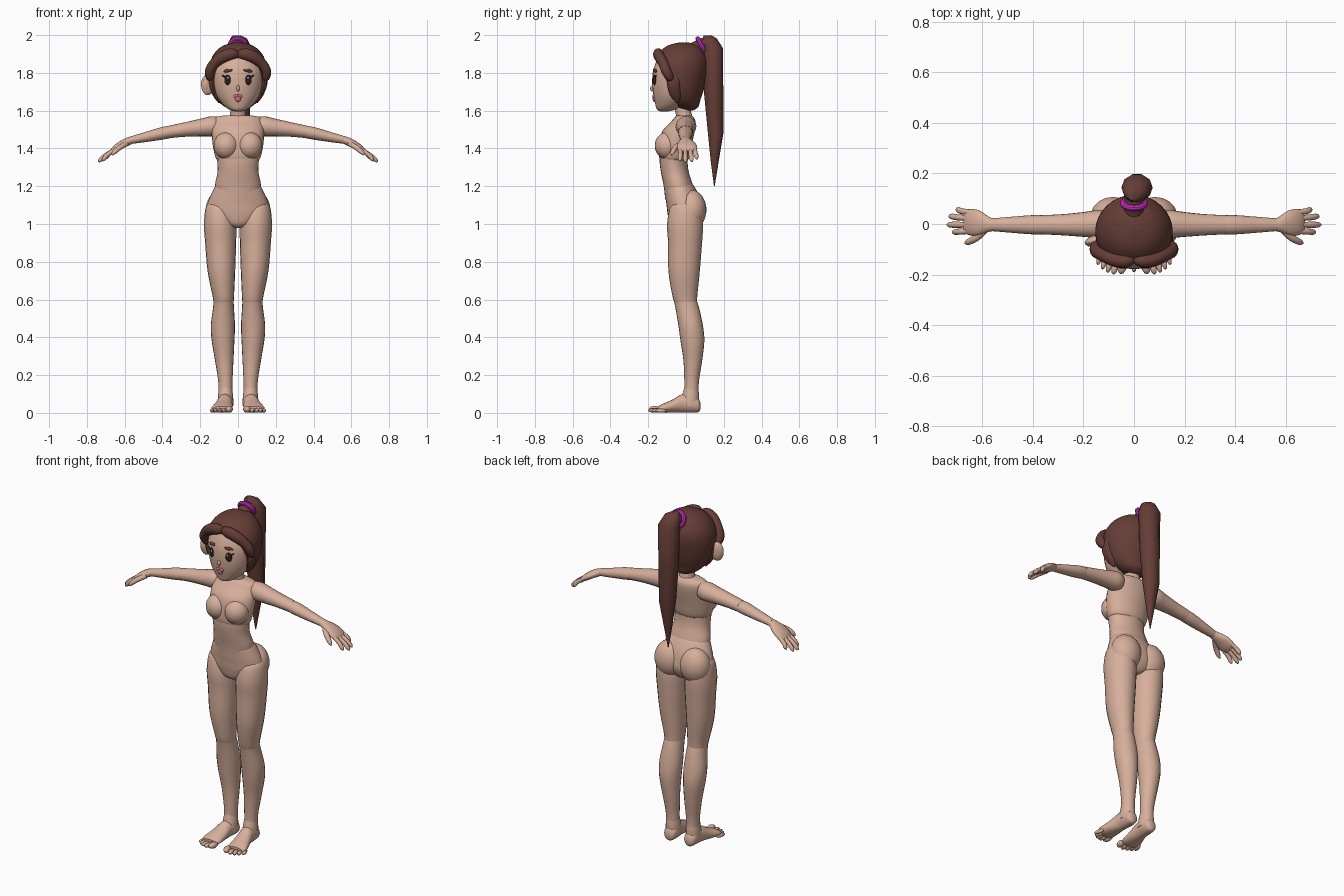
import bpy, bmesh, math
from mathutils import Vector, Matrix, Euler


def material(name, rgb):
    m = bpy.data.materials.new(name)
    m.diffuse_color = (*rgb, 1)
    return m


SKIN = material("skin", (0.68, 0.43, 0.33))
HAIR = material("hair", (0.13, 0.047, 0.037))
DARK = material("dark", (0.03, 0.012, 0.012))
LIP = material("lip", (0.65, 0.16, 0.18))
PINK = material("tie", (0.65, 0.03, 0.6))
WHITE = material("white", (0.9, 0.9, 0.9))


def finish(name, bm, mat, angle=50):
    bmesh.ops.recalc_face_normals(bm, faces=bm.faces)
    me = bpy.data.meshes.new(name)
    bm.to_mesh(me)
    bm.free()
    me.materials.append(mat)
    me.polygons.foreach_set("use_smooth", [True] * len(me.polygons))
    me.set_sharp_from_angle(angle=math.radians(angle))
    ob = bpy.data.objects.new(name, me)
    bpy.context.collection.objects.link(ob)
    return ob


def spline(p, sub):
    """Catmull-Rom through the key rings."""
    p = [Vector(q) for q in p]
    out = []
    for i in range(len(p) - 1):
        a, b, c, d = p[max(i - 1, 0)], p[i], p[i + 1], p[min(i + 2, len(p) - 1)]
        for k in range(sub):
            t = k / sub
            out.append(0.5 * (2 * b + (c - a) * t + (2 * a - 5 * b + 4 * c - d) * t * t
                              + (3 * b - a - 3 * c + d) * t ** 3))
    return out + [p[-1]]


def loft(name, rings, mat=SKIN, n=20, sub=4, ref=(1, 0, 0), axis=None, s=1, cut=None):
    """Skin elliptical rings (x, y, z, a, b); a lies along ref, s mirrors x."""
    bm = bmesh.new()
    R = spline(rings, sub)
    C = [Vector(r[:3]) for r in R]
    loops = []
    for i, r in enumerate(R):
        t = Vector(axis) if axis else (C[min(i + 1, len(C) - 1)] - C[max(i - 1, 0)]).normalized()
        u = Vector(ref)
        u = (u - t * u.dot(t)).normalized()
        v = t.cross(u)
        loop = []
        for k in range(n):
            w = 2 * math.pi * k / n
            q = C[i] + u * max(r[3], .001) * math.cos(w) + v * max(r[4], .001) * math.sin(w)
            loop.append(bm.verts.new((q.x * s, q.y, q.z)))
        loops.append(loop)
    for a, b in zip(loops, loops[1:]):
        for k in range(n):
            bm.faces.new((a[k], a[(k + 1) % n], b[(k + 1) % n], b[k]))
    bm.faces.new(loops[0])
    bm.faces.new(loops[-1])
    if cut:
        g = bm.verts[:] + bm.edges[:] + bm.faces[:]
        bmesh.ops.bisect_plane(bm, geom=g, plane_co=cut[0], plane_no=cut[1], clear_outer=True)
    return finish(name, bm, mat)


def ball(name, c, r, mat=SKIN, rot=(0, 0, 0), seg=18):
    bm = bmesh.new()
    M = Matrix.Translation(c) @ Euler([math.radians(a) for a in rot]).to_matrix().to_4x4() \
        @ Matrix.Diagonal((*r, 1))
    bmesh.ops.create_uvsphere(bm, u_segments=seg, v_segments=seg // 2 + 2, radius=1, matrix=M)
    return finish(name, bm, mat)


UP = (0, 0, 1)

# torso sections
loft("pelvis", [(0, -.01, .98, .03, .05), (0, -.01, 1.0, .09, .075), (0, -.005, 1.05, .16, .092),
                (0, -.01, 1.1, .162, .093), (0, -.02, 1.15, .145, .09), (0, -.035, 1.2, .12, .078),
                (0, -.037, 1.215, .10, .065)], n=28, axis=UP)
loft("waist", [(0, -.03, 1.13, .11, .08), (0, -.04, 1.2, .122, .078), (0, -.058, 1.27, .109, .074),
               (0, -.065, 1.32, .109, .074), (0, -.065, 1.37, .115, .075)], n=28, axis=UP)
loft("chest", [(0, -.062, 1.335, .105, .07), (0, -.062, 1.355, .12, .08), (0, -.055, 1.42, .134, .086),
               (0, -.04, 1.49, .138, .086), (0, -.015, 1.54, .13, .066), (0, -.01, 1.565, .118, .05),
               (0, -.01, 1.575, .07, .04)], n=28, axis=UP)
loft("neck", [(0, -.005, 1.55, .05, .045), (0, -.012, 1.58, .042, .042), (0, -.022, 1.63, .04, .042),
              (0, -.03, 1.69, .042, .042)], axis=UP)

# paired body parts
for s, side in ((1, "left"), (-1, "right")):
    ball(side + "_chest_form", (.062 * s, -.098, 1.415), (.068, .068, .072))
    ball(side + "_seat_form", (.083 * s, .03, 1.075), (.09, .078, .105))
    loft(side + "_thigh", [(.11, 0, 1.12, .03, .04), (.10, -.002, 1.09, .07, .08), (.095, -.005, 1.0, .085, .095),
                           (.092, -.005, .9, .082, .09), (.088, -.01, .75, .073, .083),
                           (.078, -.006, .62, .057, .066), (.076, 0, .575, .052, .058)], axis=UP, s=s)
    loft(side + "_calf", [(.076, -.005, .6, .052, .06), (.077, .008, .55, .056, .063), (.08, .025, .46, .064, .065),
                          (.079, .034, .38, .06, .063), (.073, .036, .28, .049, .05),
                          (.067, .03, .17, .038, .039), (.066, .028, .1, .036, .038)], axis=UP, s=s)
    # foot with five toes
    loft(side + "_ankle", [(.066, .028, .135, .034, .037), (.066, .024, .09, .04, .045),
                           (.066, .018, .04, .042, .05)], axis=UP, s=s)
    loft(side + "_foot", [(.066, .077, .035, .012, .014), (.066, .066, .04, .032, .036),
                          (.066, .03, .05, .04, .049), (.07, -.02, .05, .041, .049),
                          (.077, -.07, .036, .049, .035), (.085, -.12, .025, .056, .024),
                          (.084, -.147, .02, .05, .015)], axis=(0, -1, 0), s=s)
    for x, y, r in ((.046, -.168, .018), (.075, -.17, .013), (.098, -.163, .012), (.118, -.15, .0115),
                    (.136, -.132, .011)):
        ball(side + "_toe", (x * s, y, r + .001), (r, .031, r), rot=(0, 0, 14 * s), seg=12)
    # arm
    loft(side + "_upper_arm", [(.105, 0, 1.52, .045, .048), (.14, 0, 1.517, .055, .053),
                               (.2, -.002, 1.51, .049, .046), (.28, -.003, 1.5, .042, .038),
                               (.36, -.003, 1.488, .038, .033)], ref=(0, 1, 0), s=s)
    loft(side + "_forearm", [(.345, -.003, 1.49, .037, .032), (.4, -.003, 1.48, .038, .033),
                             (.48, -.003, 1.462, .032, .027), (.565, -.003, 1.444, .025, .02)],
         ref=(0, 1, 0), s=s)
    # hand with fingers and thumb
    loft(side + "_palm", [(.55, -.003, 1.447, .024, .018), (.575, -.002, 1.44, .03, .021),
                          (.615, .003, 1.42, .05, .021), (.65, .008, 1.397, .052, .018),
                          (.67, .01, 1.382, .043, .01)], ref=(0, 1, 0), s=s)
    for y0, x, y, z in ((.045, .703, .056, 1.343), (.022, .73, .03, 1.33), (-.003, .737, -.003, 1.327),
                        (-.028, .717, -.032, 1.333)):
        loft(side + "_finger", [(.64, y0, 1.402, .011, .011), ((.66 + x) / 2, (y0 + y) / 2, (1.405 + z) / 2, .012, .012),
                                (x - .008, y, z + .012, .011, .011), (x, y, z, .004, .004)],
             n=10, ref=(0, 1, 0), s=s)
    loft(side + "_thumb", [(.59, -.025, 1.425, .014, .014), (.625, -.055, 1.405, .015, .014),
                           (.655, -.071, 1.38, .012, .012), (.668, -.076, 1.365, .004, .004)],
         n=10, ref=(0, 1, 0), s=s)
    # eye, highlight, lashes and brow
    ball(side + "_eye", (.056 * s, -.167, 1.763), (.018, .008, .027), DARK, (0, 0, 22 * s))
    ball(side + "_eye_glint", (.053 * s, -.175, 1.774), (.005, .003, .006), WHITE, seg=8)
    ball(side + "_lash", (.075 * s, -.162, 1.782), (.012, .005, .004), DARK, (0, -30 * s, 25 * s), seg=8)
    ball(side + "_brow", (.054 * s, -.164, 1.812), (.026, .008, .009), HAIR, (0, 8 * s, 22 * s))
    # swept front hair roll
    loft(side + "_front_lock", [(-.005, -.13, 1.885, .012, .015), (.03, -.147, 1.9, .026, .03),
                                (.08, -.14, 1.885, .028, .032), (.125, -.12, 1.85, .026, .028),
                                (.15, -.105, 1.81, .026, .025), (.145, -.085, 1.775, .022, .022),
                                (.13, -.075, 1.755, .004, .004)], HAIR, n=14, ref=(0, 1, 0), s=s)
    loft(side + "_side_lock", [(.135, -.06, 1.8, .015, .03), (.137, -.065, 1.74, .018, .035),
                               (.118, -.055, 1.68, .015, .028), (.1, -.045, 1.64, .003, .005)],
         HAIR, n=12, axis=UP, s=s)

# head and face
loft("head", [(0, -.115, 1.595, .012, .015), (0, -.105, 1.605, .045, .048), (0, -.08, 1.635, .083, .083),
              (0, -.06, 1.685, .117, .113), (0, -.045, 1.75, .136, .134), (0, -.035, 1.82, .139, .137),
              (0, -.025, 1.9, .11, .11), (0, -.02, 1.945, .05, .05)], n=32, axis=UP)
ball("nose", (0, -.178, 1.718), (.009, .012, .016))
ball("lower_lip", (0, -.168, 1.665), (.017, .009, .019), LIP)
for s in (1, -1):
    ball("upper_lip", (.011 * s, -.17, 1.678), (.014, .008, .009), LIP, (0, 15 * s, 0))
ball("ear", (-.16, -.065, 1.738), (.037, .019, .056), SKIN, (0, 0, 20))
ball("ear_inner", (-.167, -.078, 1.74), (.02, .01, .035), SKIN, (0, 0, 20))

# hair shell, cut back along the face
loft("hair_cap", [(0, .015, 1.6, .02, .02), (0, .005, 1.62, .07, .06), (0, -.015, 1.66, .112, .092),
                  (0, -.03, 1.72, .14, .127), (0, -.03, 1.8, .153, .142), (0, -.028, 1.86, .147, .143),
                  (0, -.022, 1.91, .12, .118), (0, -.015, 1.945, .077, .08), (0, -.012, 1.962, .015, .02)],
     HAIR, n=32, axis=UP, cut=((0, -.12, 1.8), (0, -.26, -.095)))

# ponytail and tie
loft("ponytail", [(-.005, .115, 1.998, .022, .022), (.003, .125, 1.982, .045, .04), (.012, .144, 1.93, .062, .055),
                  (.012, .146, 1.7, .056, .054), (.012, .157, 1.48, .048, .043),
                  (.012, .152, 1.33, .024, .022), (.012, .15, 1.2, .002, .002)],
     HAIR, n=10, sub=1, axis=UP)
loft("ponytail_root", [(0, .05, 1.92, .045, .045), (0, .085, 1.945, .04, .038), (.005, .13, 1.955, .045, .038)],
     HAIR, n=12)
bpy.ops.mesh.primitive_torus_add(major_segments=24, minor_segments=10, major_radius=.043, minor_radius=.013,
                                 location=(0, .083, 1.943), rotation=(math.radians(-62), 0, 0))
tie = bpy.context.object
tie.name = "hair_tie"
tie.data.materials.append(PINK)
bpy.ops.object.shade_smooth_by_angle()
